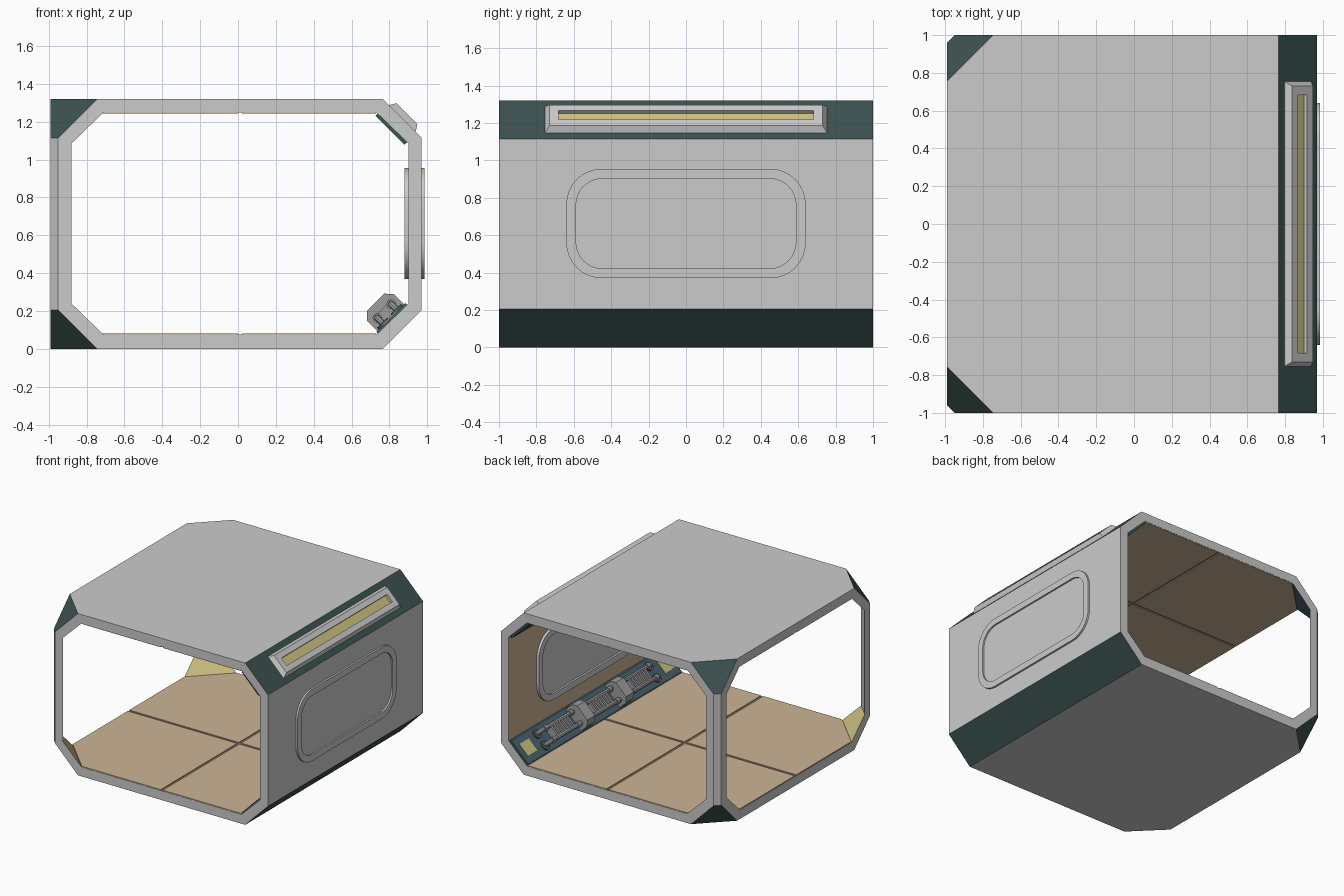
import bpy, bmesh, math
from mathutils import Matrix, Vector

if "Cube" in bpy.data.objects:
    bpy.data.objects.remove(bpy.data.objects["Cube"])


def material(name, r, g, b):
    m = bpy.data.materials.new(name)
    m.diffuse_color = (r, g, b, 1)
    m.use_nodes = True
    m.node_tree.nodes["Principled BSDF"].inputs["Base Color"].default_value = m.diffuse_color
    return m


GREY = material("light grey", .60, .60, .60)
GREEN = material("dark green", .045, .085, .082)
SLATE = material("slate teal", .065, .125, .15)
TAN = material("tan panel", .60, .46, .30)
GROOVE = material("groove brown", .33, .24, .15)
YELLOW = material("lamp yellow", .62, .54, .22)
STEEL = material("steel grey", .34, .34, .35)
DARK = material("dark steel", .10, .10, .11)


def finish(name, bm, mats, matrix=None, smooth=False):
    if matrix:
        bm.transform(matrix)
    bmesh.ops.recalc_face_normals(bm, faces=bm.faces)
    me = bpy.data.meshes.new(name)
    bm.to_mesh(me)
    bm.free()
    for m in mats:
        me.materials.append(m)
    ob = bpy.data.objects.new(name, me)
    bpy.context.collection.objects.link(ob)
    if smooth:
        smooth_object(ob)
    return ob


def smooth_object(ob):
    bpy.ops.object.select_all(action='DESELECT')
    ob.select_set(True)
    bpy.context.view_layer.objects.active = ob
    bpy.ops.object.shade_smooth_by_angle(angle=math.radians(35))


def loft(name, rings, mats, matrix=None, smooth=False, cap_mat=0):
    """Skin a list of equal point rings, capping both ends."""
    bm = bmesh.new()
    vs = [[bm.verts.new(p) for p in ring] for ring in rings]
    n = len(rings[0])
    for a, b in zip(vs, vs[1:]):
        for i in range(n):
            j = (i + 1) % n
            bm.faces.new((a[i], a[j], b[j], b[i]))
    bm.faces.new(vs[0])
    bm.faces.new(vs[-1]).material_index = cap_mat
    return finish(name, bm, mats, matrix, smooth)


def rect(hx, hy, z, cx=0, cy=0):
    return [(cx + sx * hx, cy + sy * hy, z) for sx, sy in ((-1, -1), (1, -1), (1, 1), (-1, 1))]


def box(name, cx, cy, hx, hy, z0, z1, mat, matrix):
    return loft(name, [rect(hx, hy, z0, cx, cy), rect(hx, hy, z1, cx, cy)], [mat], matrix)


def disc(r, z, cx, cy, n=16):
    return [(cx + r * math.cos(2 * math.pi * i / n), cy + r * math.sin(2 * math.pi * i / n), z)
            for i in range(n)]


def slope_frame(origin, across, normal):
    """Local x runs along world y, local y across the slope, local z off it."""
    m = Matrix.Identity(4)
    for c, v in enumerate((Vector((0, 1, 0)), Vector(across).normalized(),
                           Vector(normal).normalized(), Vector(origin))):
        for r in range(3):
            m[r][c] = v[r]
    return m


# Shell: outer and inner skins of plan rings, joined around the three openings
def plan(xr, c):
    return [(xr, -1), (xr, 1), (-.99 + c, 1), (-.99, 1 - c), (-.99, c - 1), (c - .99, -1)]


def skin(bm, levels):
    return [[bm.verts.new((x, y, z)) for x, y in plan(xr, c)] for z, xr, c in levels]


bm = bmesh.new()
outer = skin(bm, [(0, .765, .245), (.205, .97, .04), (1.115, .97, .04), (1.32, .765, .245)])
inner = skin(bm, [(.075, .73, .28), (.24, .90, .11), (1.085, .90, .11), (1.25, .73, .28)])
lamp_faces = []
for is_in, s in ((False, outer), (True, inner)):
    for k in range(3):
        for i in (0, 2, 4):
            f = bm.faces.new((s[k][i], s[k][i + 1], s[k + 1][i + 1], s[k + 1][i]))
            if k != 1:
                f.material_index = 2 if is_in else 1
            elif is_in and i == 0:
                f.material_index = 3
            if is_in and k == 0 and i:
                lamp_faces.append(f)
    for k in (0, 3):
        bm.faces.new(s[k]).material_index = 4 if is_in else 0
for i in (1, 3, 5):
    j = (i + 1) % 6
    lo, li = ([s[k][i] for k in range(4)] + [s[k][j] for k in (3, 2, 1, 0)] for s in (outer, inner))
    for a in range(8):
        b = (a + 1) % 8
        bm.faces.new((lo[a], lo[b], li[b], li[a]))
# floor lamps inset in the corner gussets
bmesh.ops.inset_individual(bm, faces=lamp_faces, thickness=.05)
for f in lamp_faces:
    f.material_index = 5
finish("corridor_shell", bm, [GREY, GREEN, SLATE, TAN, GROOVE, YELLOW])

# Floor and ceiling tiles: four each with a cross-shaped gap
for name, z0, z1 in (("floor_tile", .073, .082), ("ceiling_tile", 1.243, 1.252)):
    for s in (-1, 1):
        right = [(.02, .01 * s), (.73, .01 * s), (.73, .998 * s), (.02, .998 * s)]
        left = [(0, .01 * s), (0, .998 * s), (-.71, .998 * s), (-.988, .72 * s), (-.988, .01 * s)]
        for pts in (right, left):
            loft(name, [[(x, y, z) for x, y in pts] for z in (z0, z1)], [TAN])


# Window frame on both faces of the solid wall
def rounded(hy, hz, r, x):
    pts = []
    for q, (sy, sz) in enumerate(((1, 1), (-1, 1), (-1, -1), (1, -1))):
        for k in range(9):
            a = math.pi / 2 * (q + k / 8)
            pts.append((x, sy * (hy - r) + r * math.cos(a), .6625 + sz * (hz - r) + r * math.sin(a)))
    return pts


for name, wall, top, pane in (("window_outside", .96, .985, .972), ("window_inside", .91, .88, .896)):
    loft(name, [rounded(.64, .2925, .19, wall), rounded(.64, .2925, .19, top),
                rounded(.588, .24, .14, top), rounded(.588, .24, .14, pane)], [GREY], smooth=True)

# Outside lamp on the upper slope
up = slope_frame((.8675, .0, 1.2175), (1, 0, -1), (1, 0, 1))
loft("roof_lamp", [rect(.757, .103, -.005), rect(.73, .078, .035),
                   rect(.682, .034, .035), rect(.682, .034, .012)], [GREY, YELLOW], up, cap_mat=1)

# Inside slope panels
low = slope_frame((.815, 0, .1575), (1, 0, 1), (-1, 0, 1))
ceil = slope_frame((.815, 0, 1.1675), (1, 0, -1), (-1, 0, -1))
box("lower_slope_panel", 0, 0, .99, .108, -.002, .012, SLATE, low)
box("upper_slope_panel", 0, 0, .99, .108, -.002, .018, GREEN, ceil)
for s in (-1, 1):
    box("end_lamp", .885 * s, 0, .06, .055, .01, .017, YELLOW, low)

# Pipes with bent ends, flanges and collars
for u in (-.052, .052):
    path = []
    for k in range(6):
        a = math.pi / 2 * k / 5
        path.append((-.69 - .03 * math.cos(a), u, .03 + .03 * math.sin(a)))
    path = [(-.72, u, .005)] + path
    path += [(-x, y, z) for x, y, z in reversed(path)]
    cu = bpy.data.curves.new("pipe", 'CURVE')
    cu.dimensions = '3D'
    cu.bevel_depth = .017
    cu.bevel_resolution = 2
    sp = cu.splines.new('POLY')
    sp.points.add(len(path) - 1)
    for p, co in zip(sp.points, path):
        p.co = (*(low @ Vector(co)), 1)
    cu.materials.append(STEEL)
    pipe = bpy.data.objects.new("pipe", cu)
    bpy.context.collection.objects.link(pipe)
    bpy.ops.object.select_all(action='DESELECT')
    pipe.select_set(True)
    bpy.context.view_layer.objects.active = pipe
    bpy.ops.object.convert(target='MESH')
    smooth_object(bpy.context.view_layer.objects.active)
    for s in (-1, 1):
        loft("pipe_flange", [disc(.038, .01, .72 * s, u), disc(.038, .024, .72 * s, u)],
             [DARK], low, smooth=True)
        for x in (.16, .34, .66):
            ring = disc(.025, 0, .06, u)
            loft("pipe_collar", [[(s * x + d, y, z) for z, y, _ in ring] for d in (-.014, .014)],
                 [STEEL], low, smooth=True)

# Brackets holding the pipes
profile = [(-.10, .01), (-.10, .088), (-.065, .125), (.065, .125), (.10, .088), (.10, .01)]
for x in (-.25, .25):
    loft("pipe_bracket", [[(x + d, y, z) for y, z in profile] for d in (-.05, .05)], [STEEL], low)

# Ribbed blocks between the pipes
for x in (-.5, 0, .5):
    box("rib_block", x, 0, .11, .034, .01, .055, DARK, low)
    for k in range(7):
        box("rib", x - .102 + .034 * k, 0, .009, .042, .01, .075, STEEL, low)
